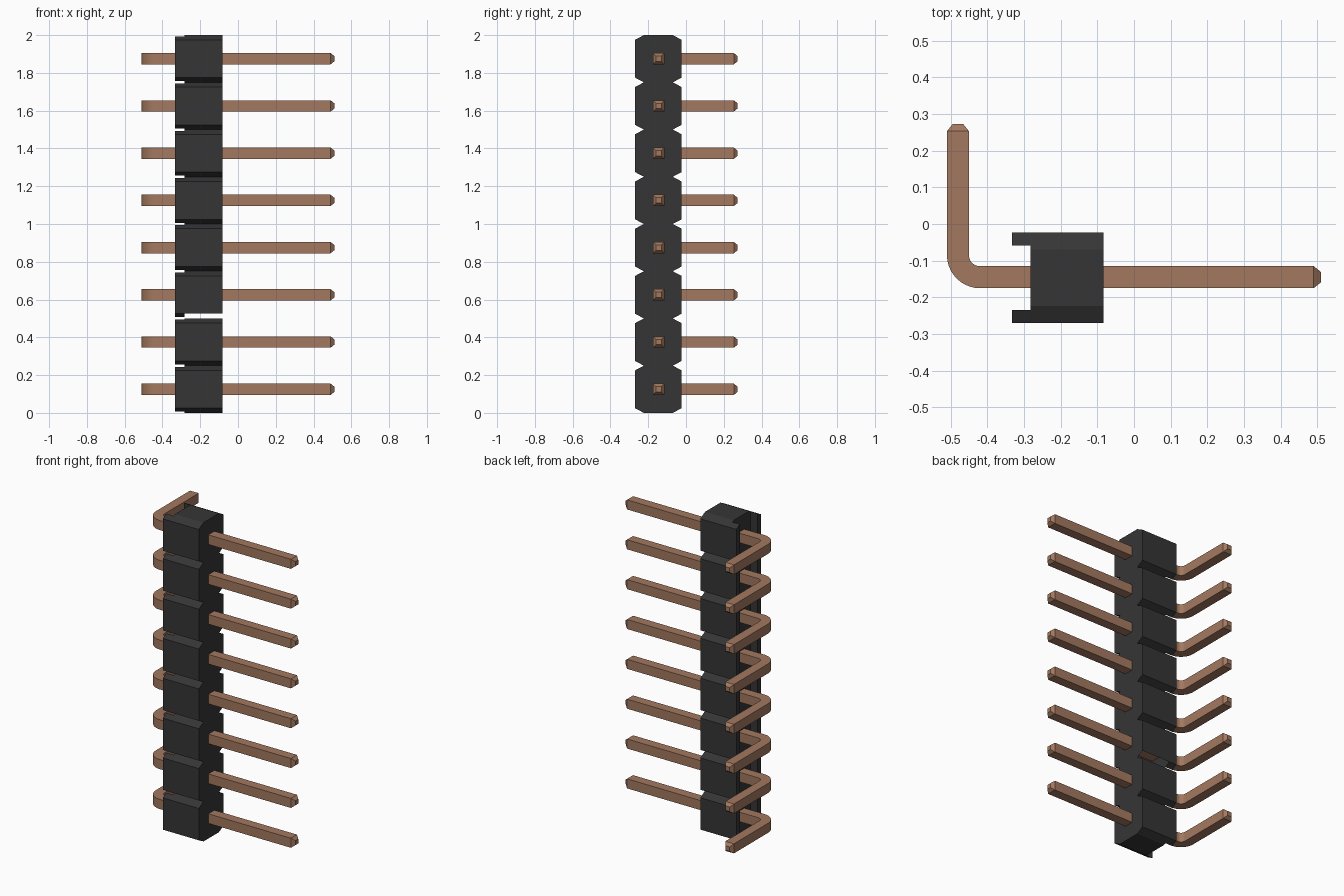
import bpy, bmesh, math
from mathutils import Vector

if "Cube" in bpy.data.objects:
    bpy.data.objects.remove(bpy.data.objects["Cube"], do_unlink=True)

COUNT, PITCH = 8, 0.25
YC, HALF = -0.1465, 0.1235           # housing centre line and half depth
CH_Y, CH_Z = 0.047, 0.025            # notch chamfer between positions
X_BACK, X_REC, X_FRONT = -0.333, -0.282, -0.083
WALL = 0.035                         # thickness of the rear lips


def material(name, rgb):
    m = bpy.data.materials.new(name)
    m.use_nodes = True
    m.diffuse_color = (*rgb, 1)
    m.node_tree.nodes["Principled BSDF"].inputs["Base Color"].default_value = (*rgb, 1)
    return m


black = material("black plastic", (0.036, 0.036, 0.037))
copper = material("copper brown", (0.365, 0.19, 0.115))


def make_object(name, bm, mat):
    mesh = bpy.data.meshes.new(name)
    bm.to_mesh(mesh)
    bm.free()
    mesh.materials.append(mat)
    ob = bpy.data.objects.new(name, mesh)
    bpy.context.collection.objects.link(ob)
    return ob


def extrude_x(bm, profile, x0, x1):
    """Prism along x from a (y, z) outline."""
    a = [bm.verts.new((x0, y, z)) for y, z in profile]
    b = [bm.verts.new((x1, y, z)) for y, z in profile]
    n = len(profile)
    bm.faces.new(a)
    bm.faces.new(b[::-1])
    for i in range(n):
        j = (i + 1) % n
        bm.faces.new((a[i], b[i], b[j], a[j]))


# Housing body: one notched strip
side = []
for i in range(COUNT):
    z0, z1 = i * PITCH, (i + 1) * PITCH
    side += [(HALF - CH_Y, z0), (HALF, z0 + CH_Z), (HALF, z1 - CH_Z)]
side.append((HALF - CH_Y, COUNT * PITCH))
outline = [(YC - d, z) for d, z in side] + [(YC + d, z) for d, z in reversed(side)]
bm = bmesh.new()
extrude_x(bm, outline, X_REC, X_FRONT)
bmesh.ops.recalc_face_normals(bm, faces=bm.faces)
# Open slot under the third position, front and back
slot = [f for f in bm.faces if 0.501 < f.calc_center_median().z < 0.524]
bmesh.ops.delete(bm, geom=slot, context='FACES')
make_object("housing_body", bm, black)

# Rear lips: a front and a back one at each position
for label, s in (("front", -1), ("back", 1)):
    bm = bmesh.new()
    gap = CH_Z * (CH_Y - WALL) / CH_Y
    gap = CH_Z - CH_Z * WALL / CH_Y if gap < 0 else gap
    for i in range(COUNT):
        z0, z1 = i * PITCH, (i + 1) * PITCH
        outer, inner = YC + s * HALF, YC + s * (HALF - WALL)
        low, high = z0 + CH_Z - CH_Z * WALL / CH_Y, z1 - CH_Z + CH_Z * WALL / CH_Y
        extrude_x(bm, [(outer, z0 + CH_Z), (outer, z1 - CH_Z), (inner, high), (inner, low)],
                  X_BACK, X_REC)
    bmesh.ops.recalc_face_normals(bm, faces=bm.faces)
    make_object(f"housing_{label}_lip", bm, black)

# Pin: square section swept round a right-angle bend, tapered at both ends
PIN_Y, R, TIP, SEG = -0.145, 0.06, 0.014, 10
H = 0.03
stations = [((0.51, PIN_Y), 0, TIP), ((0.49, PIN_Y), 0, H)]
for k in range(SEG + 1):
    t = math.pi / 2 * k / SEG
    stations.append(((-0.42 - R * math.sin(t), PIN_Y + R - R * math.cos(t)), t, H))
stations += [((-0.48, 0.253), math.pi / 2, H), ((-0.48, 0.273), math.pi / 2, TIP)]

bm = bmesh.new()
rings = []
for (x, y), t, h in stations:
    across = Vector((math.sin(t), math.cos(t), 0))
    rings.append([bm.verts.new(Vector((x, y, 0)) + across * a * h + Vector((0, 0, b * h)))
                  for a, b in ((-1, -1), (1, -1), (1, 1), (-1, 1))])
for p, q in zip(rings, rings[1:]):
    for i in range(4):
        j = (i + 1) % 4
        bm.faces.new((p[i], p[j], q[j], q[i]))
bm.faces.new(rings[0])
bm.faces.new(rings[-1][::-1])
bmesh.ops.recalc_face_normals(bm, faces=bm.faces)
pin = make_object("pin_1", bm, copper)

bpy.ops.object.select_all(action='DESELECT')
pin.select_set(True)
bpy.context.view_layer.objects.active = pin
bpy.ops.object.shade_smooth_by_angle(angle=math.radians(25))

pin.location.z = PITCH / 2
for i in range(1, COUNT):
    other = pin.copy()
    other.name = f"pin_{i + 1}"
    other.location.z = (i + 0.5) * PITCH
    bpy.context.collection.objects.link(other)
